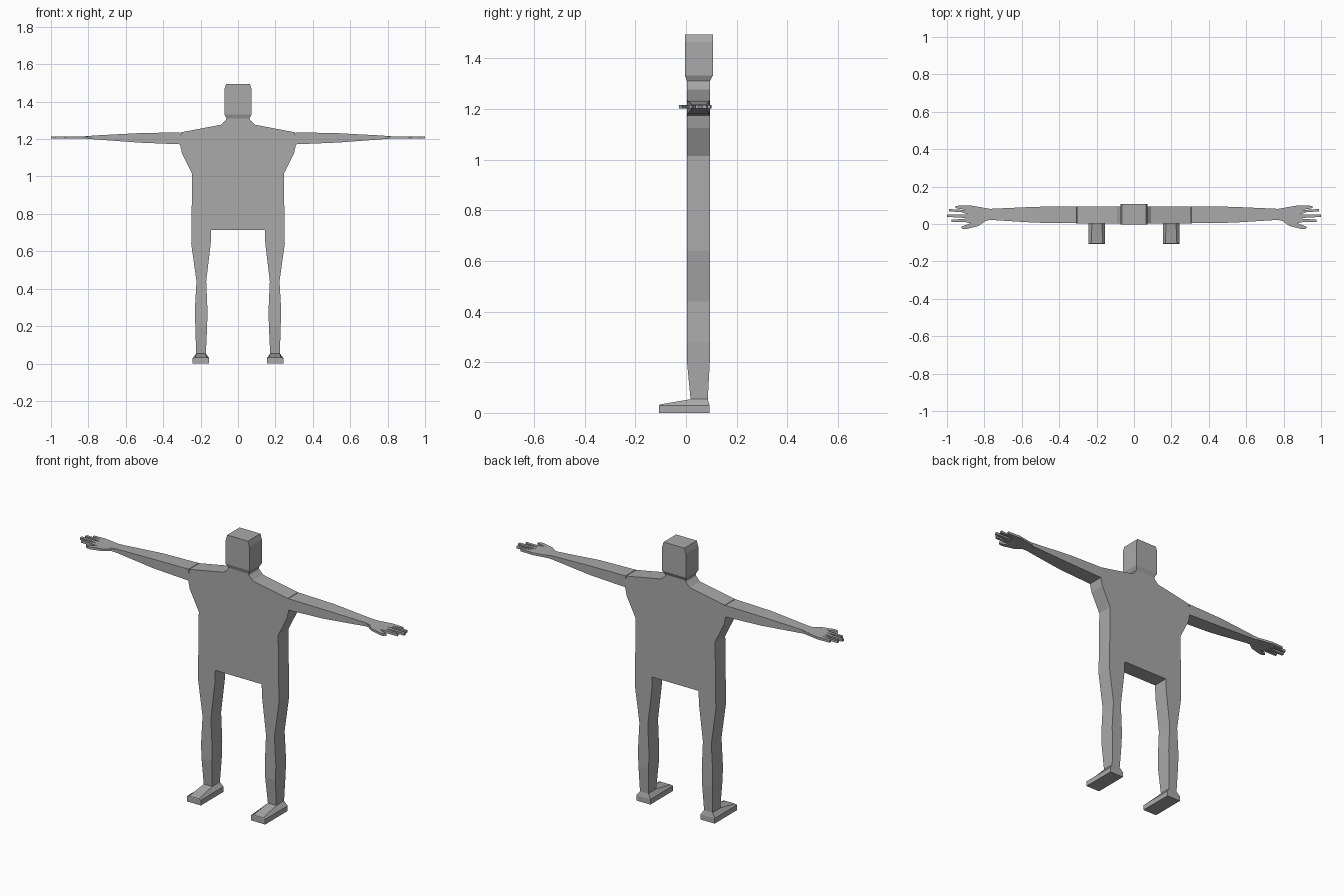
import bpy

if "Cube" in bpy.data.objects:
    bpy.data.objects.remove(bpy.data.objects["Cube"])

grey = bpy.data.materials.new("plain_grey")
grey.diffuse_color = (0.4, 0.4, 0.4, 1)
grey.use_nodes = True
grey.node_tree.nodes["Principled BSDF"].inputs["Base Color"].default_value = grey.diffuse_color

BACK, FRONT = 0.094, 0.004   # body slab depth


def make(name, verts, faces):
    me = bpy.data.meshes.new(name)
    me.from_pydata(verts, [], faces)
    me.materials.append(grey)
    ob = bpy.data.objects.new(name, me)
    bpy.context.collection.objects.link(ob)
    # consistent outward normals
    bpy.context.view_layer.objects.active = ob
    ob.select_set(True)
    bpy.ops.object.mode_set(mode='EDIT')
    bpy.ops.mesh.select_all(action='SELECT')
    bpy.ops.mesh.normals_make_consistent(inside=False)
    bpy.ops.object.mode_set(mode='OBJECT')
    ob.select_set(False)
    return ob


def prism(name, near, far, open_edges=()):
    """Join two matching outlines with walls; walls in open_edges are left out."""
    n = len(near)
    faces = [tuple(range(n))[::-1], tuple(range(n, 2 * n))]
    faces += [(i, (i + 1) % n, (i + 1) % n + n, i + n)
              for i in range(n) if i not in open_edges]
    return make(name, near + far, faces)


def loft(name, rings, caps):
    """Skin a row of four-cornered rings; caps = (first, last)."""
    verts = [v for r in rings for v in r]
    faces = []
    for k in range(len(rings) - 1):
        for i in range(4):
            j = (i + 1) % 4
            faces.append((4 * k + i, 4 * k + j, 4 * k + 4 + j, 4 * k + 4 + i))
    if caps[0]:
        faces.append((3, 2, 1, 0))
    if caps[1]:
        m = 4 * len(rings) - 4
        faces.append((m, m + 1, m + 2, m + 3))
    return make(name, verts, faces)


def ring_z(x0, x1, y0, y1, z):
    return [(x0, y0, z), (x1, y0, z), (x1, y1, z), (x0, y1, z)]


def ring_x(x, y0, y1, z0, z1):
    return [(x, y0, z0), (x, y1, z0), (x, y1, z1), (x, y0, z1)]


# torso and legs: half outline from neck, round the shoulder, down to the crotch
half = [(.062, 1.31), (.066, 1.30), (.09, 1.277), (.305, 1.236), (.31, 1.172),
        (.30, 1.125), (.245, 1.015), (.25, .64), (.222, .44), (.231, .28),
        (.228, .20), (.165, .20), (.163, .28), (.17, .44), (.146, .64), (.143, .715)]
outline = half + [(-x, z) for x, z in reversed(half)]
n = len(outline)
prism("torso_and_legs",
      [(x, FRONT, z) for x, z in outline],
      [(x, BACK, z) for x, z in outline],
      open_edges=(3, n - 5, 10, n - 12, n - 1))

# head: narrow jaw below, slight slope at the crown
loft("head", [ring_z(-.062, .062, FRONT, BACK, 1.31),
              ring_z(-.073, .073, -.004, .106, 1.332),
              ring_z(-.073, .073, -.004, .106, 1.465),
              ring_z(-.064, .064, -.004, .106, 1.495)], (False, True))

# hand outline: wrist, thumb, four fingers
palm = [(.77, .022), (.794, .016), (.83, -.010), (.895, -.027), (.914, -.027),
        (.927, -.016), (.874, .004), (.90, .010), (.976, .011), (.976, .023),
        (.89, .029), (.93, .035), (1.0, .037), (1.0, .052), (.89, .052),
        (.93, .065), (.99, .066), (.99, .080), (.89, .074), (.955, .085),
        (.955, .097), (.88, .100), (.81, .088), (.77, .081)]

for s, side in ((1, "right"), (-1, "left")):
    # arm, tapering to the wrist
    loft("arm_" + side, [ring_x(s * .307, FRONT, BACK, 1.172, 1.236),
                         ring_x(s * .527, .007, .092, 1.181, 1.232),
                         ring_x(s * .77, .022, .081, 1.199, 1.219),
                         ring_x(s * .83, .014, .086, 1.204, 1.214)], (False, True))
    prism("hand_" + side, [(s * x, y, 1.202) for x, y in palm],
          [(s * x, y, 1.215) for x, y in palm])
    # tapered ankle
    loft("ankle_" + side, [ring_z(s * .165, s * .228, FRONT, BACK, .20),
                           ring_z(s * .172, s * .224, .018, .086, .053)], (False, False))
    # foot: flat sole with a sloping top towards the toes
    loft("foot_" + side, [ring_z(s * .155, s * .242, -.106, .093, 0),
                          ring_z(s * .155, s * .242, -.106, .093, .029)], (True, False))
    sole = [(s * .155, -.106, .029), (s * .242, -.106, .029),
            (s * .242, .093, .029), (s * .155, .093, .029)]
    toe = [(s * .168, -.104, .033), (s * .229, -.104, .033),
           (s * .224, .018, .054), (s * .172, .018, .054)]
    heel = [(s * .224, .086, .054), (s * .172, .086, .054)]
    make("foot_top_" + side, sole + toe + heel,
         [(0, 1, 5, 4), (4, 5, 6, 7), (1, 2, 8, 6, 5), (2, 3, 9, 8), (3, 0, 4, 7, 9)])
